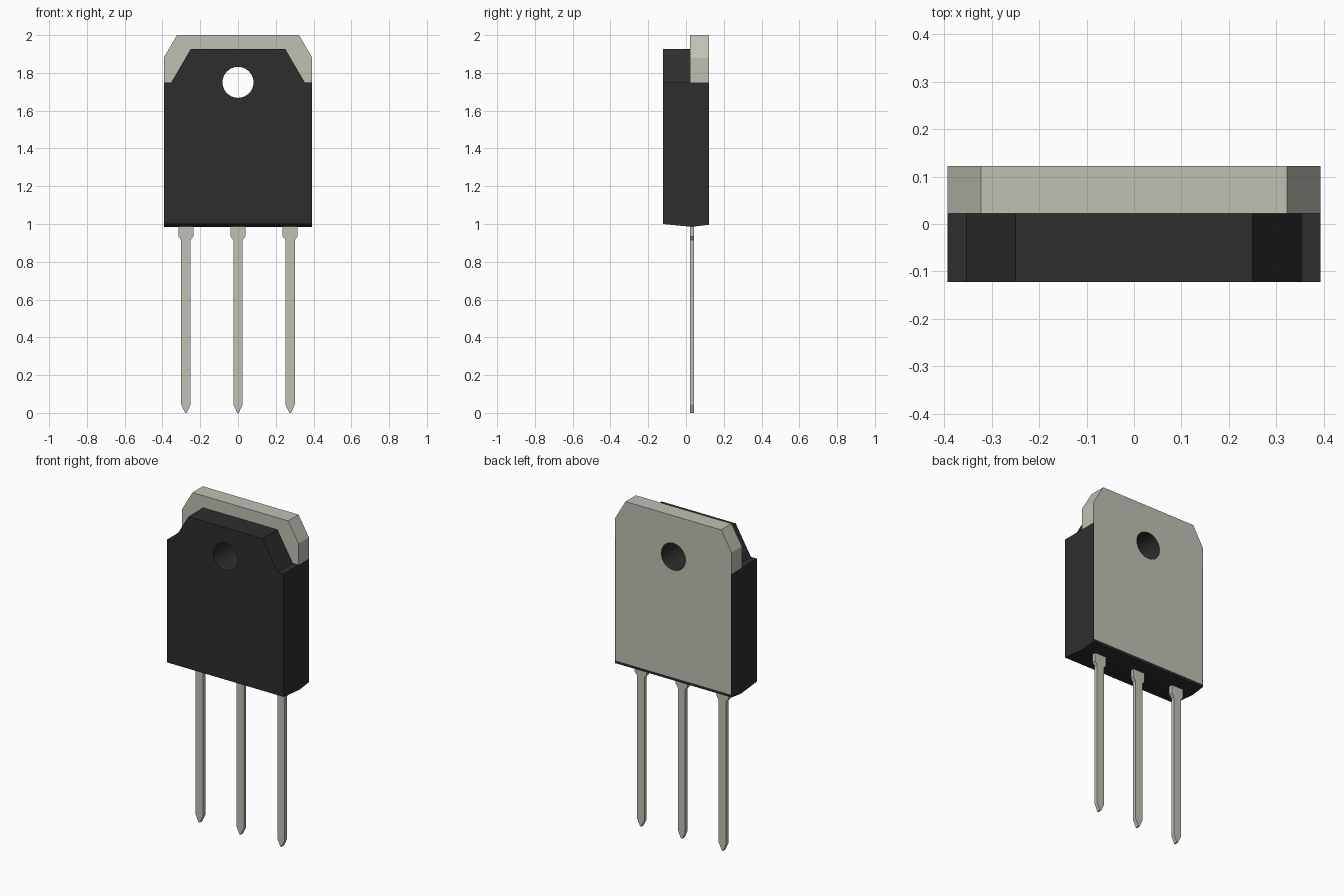
import bpy
import bmesh
import math
from mathutils import Vector

cube = bpy.data.objects.get("Cube")
if cube:
    bpy.data.objects.remove(cube, do_unlink=True)


def material(name, colour):
    mat = bpy.data.materials.new(name)
    mat.use_nodes = True
    mat.diffuse_color = (*colour, 1)
    mat.node_tree.nodes["Principled BSDF"].inputs["Base Color"].default_value = (*colour, 1)
    return mat


BLACK = material("black plastic", (0.027, 0.027, 0.027))
METAL = material("grey metal", (0.53, 0.53, 0.46))

HALF_W, HALF_D, SPLIT = 0.393, 0.122, 0.022
SHOULDER, SEAM, HOLE_R = 1.75, 1.012, 0.082


def mirrored(points):
    """Close a right-hand outline with its mirror image."""
    return points + [(-x, z) for x, z in reversed(points)]


def prism(name, outline, place, start, end, mat):
    """Extrude a 2D outline; place(a, b, t) turns it into 3D points."""
    bm = bmesh.new()
    base = bm.faces.new([bm.verts.new(place(a, b, start)) for a, b in outline])
    step = Vector(place(0, 0, end)) - Vector(place(0, 0, start))
    top = bmesh.ops.extrude_face_region(bm, geom=[base], use_keep_orig=True)
    bmesh.ops.translate(bm, vec=step, verts=[v for v in top["geom"] if isinstance(v, bmesh.types.BMVert)])
    bmesh.ops.recalc_face_normals(bm, faces=bm.faces)
    mesh = bpy.data.meshes.new(name)
    bm.to_mesh(mesh)
    bm.free()
    mesh.materials.append(mat)
    obj = bpy.data.objects.new(name, mesh)
    bpy.context.collection.objects.link(obj)
    return obj


def front(a, b, t):
    return (a, t, b)


def side(a, b, t):
    return (t, a, b)


# Plastic body with chamfered head
body = prism("body", mirrored([(HALF_W, SEAM), (HALF_W, SHOULDER), (0.353, SHOULDER), (0.25, 1.927)]),
             front, -HALF_D, SPLIT, BLACK)

# Slanted underside, wrapping below the metal plate
prism("body_underside", [(-HALF_D, 1.0), (0.03, 0.985), (HALF_D, 0.996), (HALF_D, SEAM), (-HALF_D, SEAM)],
      side, -HALF_W, HALF_W, BLACK)

# Thin plastic cheeks beside the plate
INNER = HALF_W - 0.003
for label, s in (("left", 1), ("right", -1)):
    prism(label + "_cheek", [(SPLIT, SEAM), (HALF_D, SEAM), (HALF_D, SHOULDER), (SPLIT, SHOULDER)],
          side, s * INNER, s * HALF_W, BLACK)

# Metal back plate with clipped top corners
plate = prism("back_plate", mirrored([(INNER, SEAM), (INNER, SHOULDER), (HALF_W, SHOULDER),
                                      (HALF_W, 1.88), (0.323, 2.0)]),
              front, SPLIT, HALF_D, METAL)

# Mounting hole through body and plate
ring = [(HOLE_R * math.cos(i * math.tau / 40), SHOULDER + HOLE_R * math.sin(i * math.tau / 40))
        for i in range(40)]
cutter = prism("hole_cutter", ring, front, -0.3, 0.3, BLACK)
for obj in (body, plate):
    cut = obj.modifiers.new("hole", "BOOLEAN")
    cut.operation = "DIFFERENCE"
    cut.solver = "EXACT"
    cut.object = cutter
    bpy.context.view_layer.objects.active = obj
    bpy.ops.object.modifier_apply(modifier=cut.name)
bpy.data.objects.remove(cutter, do_unlink=True)

# Hole wall is black all the way through
plate.data.materials.clear()
plate.data.materials.append(METAL)
plate.data.materials.append(BLACK)
for face in plate.data.polygons:
    c = face.center
    in_hole = abs(face.normal.y) < 0.5 and math.hypot(c.x, c.z - SHOULDER) < HOLE_R * 1.05
    face.material_index = 1 if in_hole else 0

# Three flat leads with wide necks and pointed tips
lead = [(0.004, 0.0), (0.025, 0.045), (0.025, 0.915), (0.04, 0.935), (0.04, 1.0)]
for label, x in (("left", 0.276), ("middle", 0), ("right", -0.276)):
    pin = prism(label + "_lead", mirrored(lead), front, 0.02, 0.043, METAL)
    pin.location.x = x
